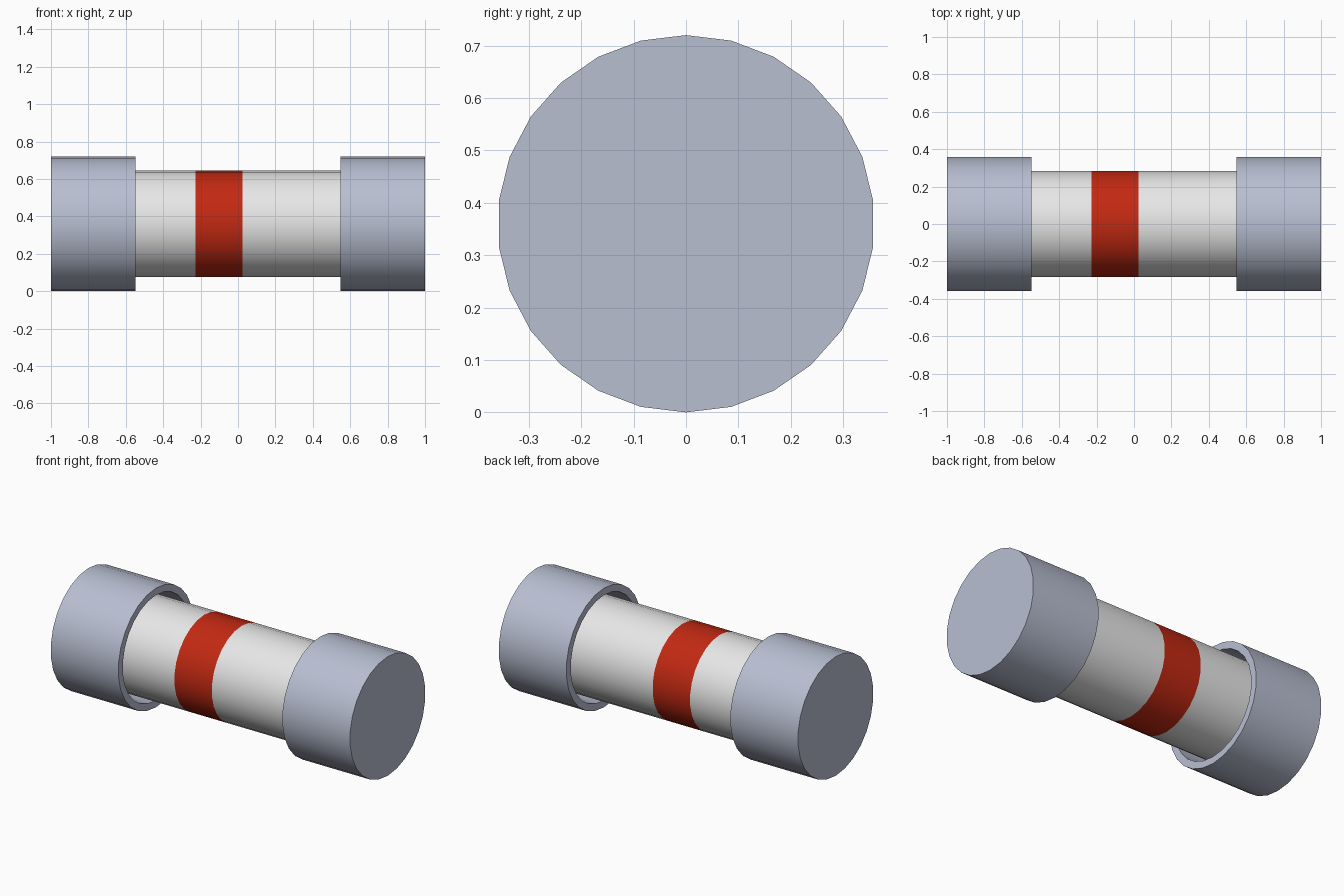
import bpy
import math

if "Cube" in bpy.data.objects:
    bpy.data.objects.remove(bpy.data.objects["Cube"], do_unlink=True)

SIDES = 26
AXIS_Z = 0.36


def material(name, colour):
    mat = bpy.data.materials.new(name)
    mat.use_nodes = True
    mat.diffuse_color = (*colour, 1)
    mat.node_tree.nodes["Principled BSDF"].inputs["Base Color"].default_value = (*colour, 1)
    return mat


metal = material("brushed_metal", (0.48, 0.52, 0.64))
glass = material("pale_grey", (0.80, 0.80, 0.80))
red = material("red_band", (0.54, 0.022, 0.006))


def lathe(name, profile, mats, band_slots=None):
    """Turn (x, radius) points about the x axis; both ends are closed by flat discs."""
    verts = []
    for x, r in profile:
        for i in range(SIDES):
            a = 2 * math.pi * i / SIDES
            verts.append((x, r * math.sin(a), AXIS_Z + r * math.cos(a)))
    faces, slots = [], []
    for k in range(len(profile) - 1):
        for i in range(SIDES):
            j = (i + 1) % SIDES
            faces.append((k * SIDES + i, k * SIDES + j, (k + 1) * SIDES + j, (k + 1) * SIDES + i))
            slots.append(band_slots[k] if band_slots else 0)
    last = (len(profile) - 1) * SIDES
    faces.append(tuple(reversed(range(SIDES))))
    faces.append(tuple(range(last, last + SIDES)))
    slots += [0, 0]

    mesh = bpy.data.meshes.new(name)
    mesh.from_pydata(verts, [], faces)
    for mat in mats:
        mesh.materials.append(mat)
    mesh.polygons.foreach_set("material_index", slots)
    obj = bpy.data.objects.new(name, mesh)
    bpy.context.collection.objects.link(obj)

    # Consistent outward normals, then smooth sides with crisp rims
    bpy.ops.object.select_all(action="DESELECT")
    obj.select_set(True)
    bpy.context.view_layer.objects.active = obj
    bpy.ops.object.mode_set(mode="EDIT")
    bpy.ops.mesh.select_all(action="SELECT")
    bpy.ops.mesh.normals_make_consistent(inside=False)
    bpy.ops.object.mode_set(mode="OBJECT")
    bpy.ops.object.shade_smooth_by_angle(angle=math.radians(30))
    return obj


# Tube with a flush coloured band
lathe("tube", [(-0.95, 0.285), (-0.226, 0.285), (0.024, 0.285), (0.95, 0.285)],
      [glass, red], [0, 1, 0])

# Hollow cup-shaped caps, open toward the middle
for name, side in (("left_cap", 1), ("right_cap", -1)):
    cup = [(1.0, 0.36), (0.548, 0.36), (0.548, 0.318), (0.95, 0.318)]
    lathe(name, [(side * x, r) for x, r in cup], [metal])
